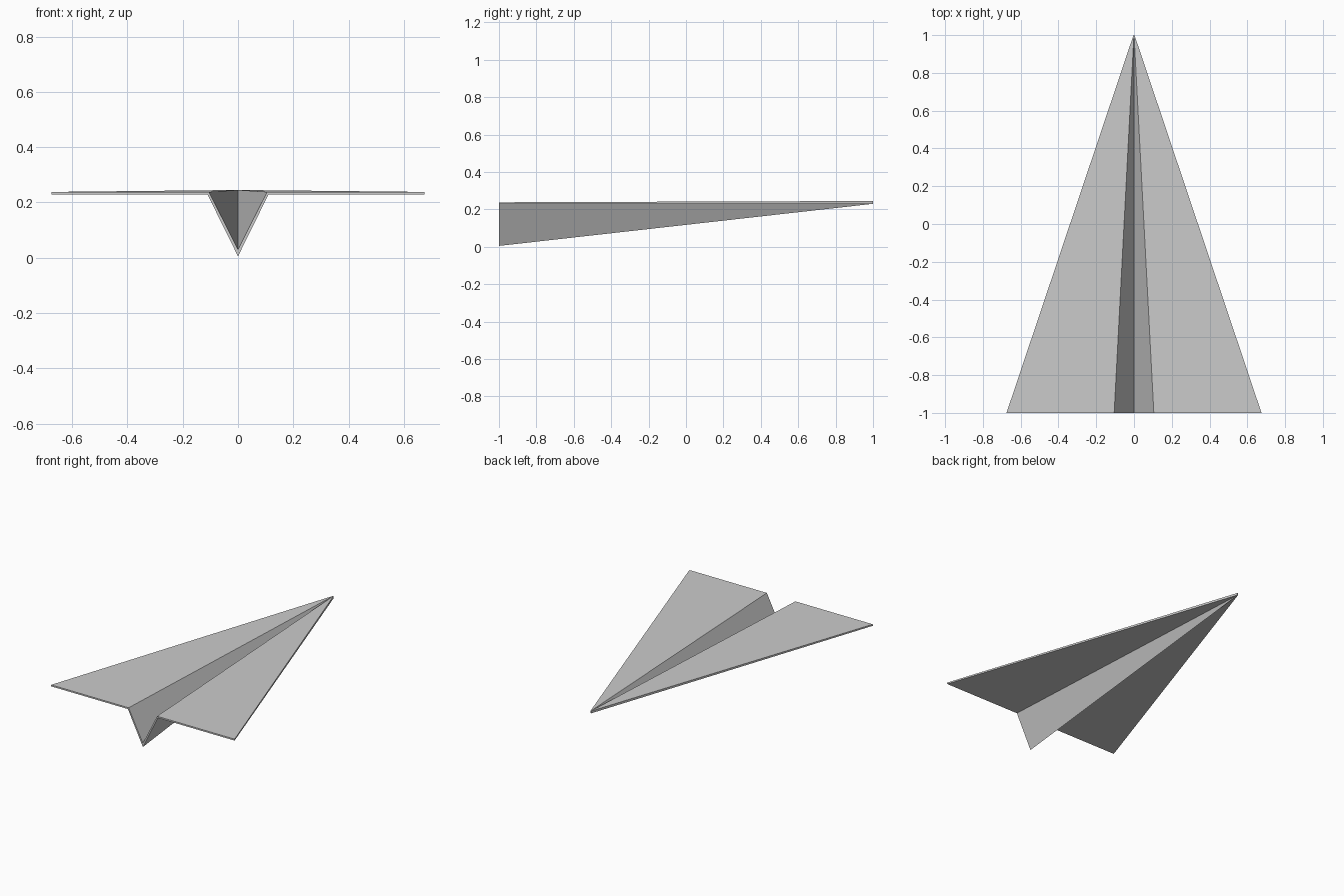
import bpy
import bmesh

cube = bpy.data.objects.get("Cube")
if cube:
    bpy.data.objects.remove(cube, do_unlink=True)

# Plain paper colour
paper = bpy.data.materials.new("grey_paper")
paper.use_nodes = True
colour = (0.6, 0.6, 0.6, 1)
paper.diffuse_color = colour
paper.node_tree.nodes["Principled BSDF"].inputs["Base Color"].default_value = colour

# Half cross-section as (x, tail height, nose height), from keel to wing tip
underside = [(0, 0.005, 0.23), (0.11, 0.228, 0.23), (0.675, 0.228, 0.23)]
topside = [(0, 0.03, 0.242), (0.105, 0.238, 0.245), (0.675, 0.238, 0.245)]
NOSE_WIDTH = 0.004

bm = bmesh.new()


def section(points, nose):
    """Place one row of the sheet at the tail or squeezed into the nose."""
    return [bm.verts.new((x * (NOSE_WIDTH if nose else 1), 1 if nose else -1,
                          nose_z if nose else tail_z))
            for x, tail_z, nose_z in points]


tail_low, tail_high = section(underside, False), section(topside, False)
nose_low, nose_high = section(underside, True), section(topside, True)

# Keel wall and wing: lower and upper skins with the paper edges at both ends
for a, b in ((0, 1), (1, 2)):
    for near, far in ((tail_low, nose_low), (nose_high, tail_high),
                      (tail_high, tail_low), (nose_low, nose_high)):
        bm.faces.new((near[a], far[a], far[b], near[b]))

# Outer edge of the wing
bm.faces.new((tail_low[-1], nose_low[-1], nose_high[-1], tail_high[-1]))
bmesh.ops.recalc_face_normals(bm, faces=bm.faces)

# Folded sheet, mirrored along the keel
mesh = bpy.data.meshes.new("folded_paper_sheet")
bm.to_mesh(mesh)
bm.free()
mesh.materials.append(paper)
sheet = bpy.data.objects.new("folded_paper_sheet", mesh)
bpy.context.collection.objects.link(sheet)
mirror = sheet.modifiers.new("left_and_right", 'MIRROR')
mirror.use_clip = True
mirror.merge_threshold = 0.0001
